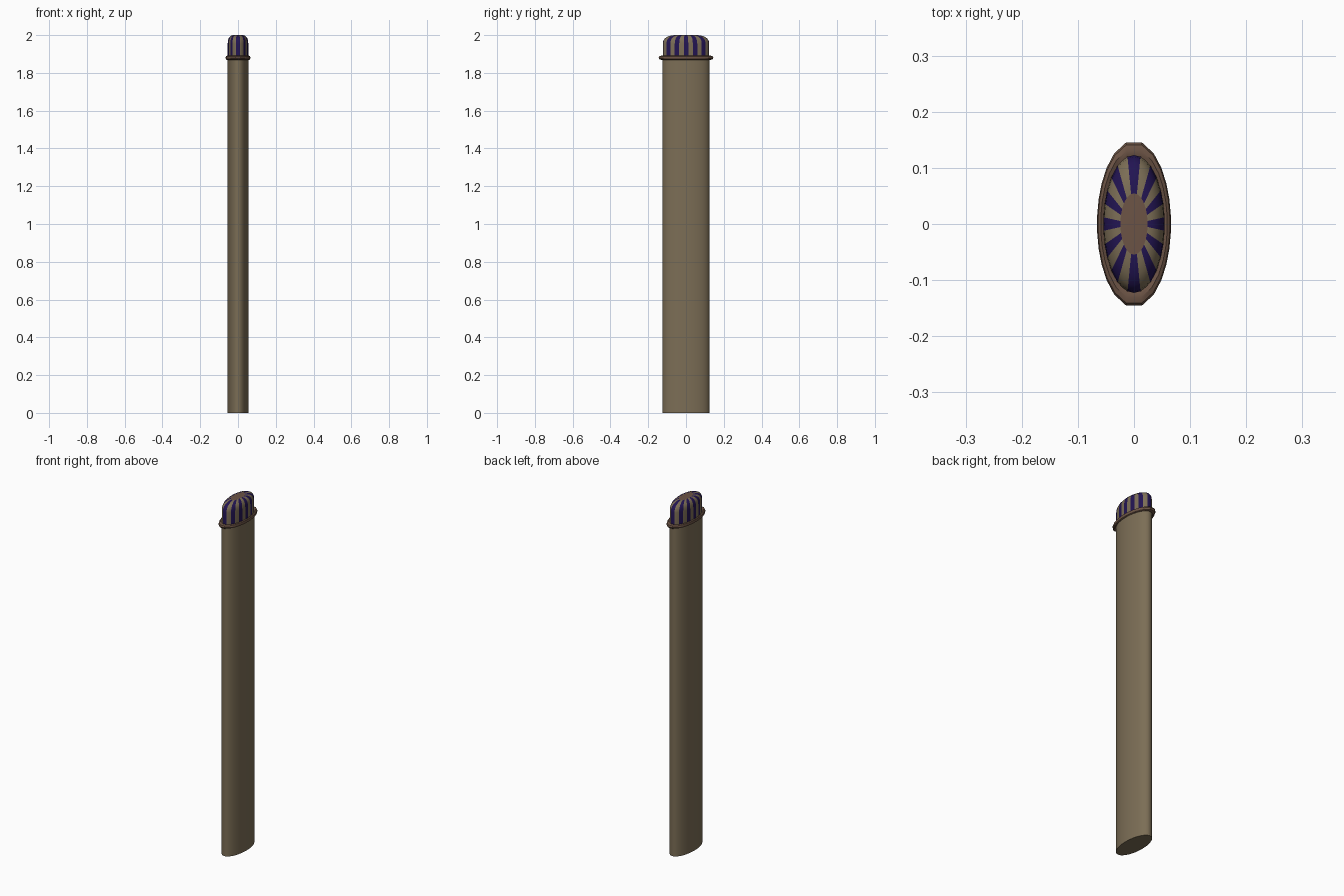
import bpy, bmesh, math

if "Cube" in bpy.data.objects:
    bpy.data.objects.remove(bpy.data.objects["Cube"])

RX, RY = 0.055, 0.124      # half-widths of the oval post
STRIPES = 24


def material(name, rgb):
    m = bpy.data.materials.new(name)
    m.diffuse_color = (*rgb, 1)
    m.use_nodes = True
    m.node_tree.nodes["Principled BSDF"].inputs["Base Color"].default_value = m.diffuse_color
    return m


tan = material("tan", (0.20, 0.155, 0.092))
blue = material("dark_blue", (0.016, 0.007, 0.085))
brown = material("brown", (0.15, 0.088, 0.06))


def oval(n):
    """n unit-circle points evenly spaced along the oval's perimeter, half a step off the +y tip."""
    fine = 4800
    pts = [(math.cos(math.pi / 2 + i * math.tau / fine),
            math.sin(math.pi / 2 + i * math.tau / fine)) for i in range(fine + 1)]
    length = [0.0]
    for a, b in zip(pts, pts[1:]):
        length.append(length[-1] + math.hypot((b[0] - a[0]) * RX, (b[1] - a[1]) * RY))
    out, j = [], 0
    for k in range(n):
        target = length[-1] * (k / n + 0.5 / STRIPES)
        while length[j] < target and j < fine:
            j += 1
        if target > length[-1]:
            j = 0
        out.append(pts[j])
    return out


def loft(name, profile, n, mats, pick=None, closed=False, bottom=False, top=None):
    """Sweep a (scale, z) profile around the oval."""
    bm = bmesh.new()
    ring = oval(n)
    rows = [[bm.verts.new((x * s * RX, y * s * RY, z)) for x, y in ring] for s, z in profile]
    pairs = list(zip(rows, rows[1:]))
    if closed:
        pairs.append((rows[-1], rows[0]))
    for lo, hi in pairs:
        for i in range(n):
            k = (i + 1) % n
            f = bm.faces.new((lo[i], lo[k], hi[k], hi[i]))
            f.material_index = pick(i) if pick else 0
    if bottom:
        bm.faces.new(rows[0][::-1])
    if top is not None:
        bm.faces.new(rows[-1]).material_index = top
    bmesh.ops.recalc_face_normals(bm, faces=bm.faces)
    me = bpy.data.meshes.new(name)
    bm.to_mesh(me)
    bm.free()
    for m in mats:
        me.materials.append(m)
    ob = bpy.data.objects.new(name, me)
    bpy.context.collection.objects.link(ob)
    bpy.ops.object.select_all(action='DESELECT')
    ob.select_set(True)
    bpy.context.view_layer.objects.active = ob
    bpy.ops.object.shade_smooth_by_angle(angle=math.radians(35))
    return ob


# Tall oval post
loft("post", [(1, 0), (1, 1.88)], 48, [tan], bottom=True, top=0)

# Rounded collar around the post
collar = [(1.08 + 0.12 * math.cos(a), 1.88 + 0.011 * math.sin(a))
          for a in (i * math.tau / 8 for i in range(8))]
loft("collar", collar, 24, [brown], closed=True)

# Striped domed cap with a flat brown top
cap = [(0.99, 1.875), (0.99, 1.955), (0.965, 1.972), (0.88, 1.985),
       (0.74, 1.994), (0.58, 1.999), (0.44, 2.0)]
loft("striped_cap", cap, STRIPES * 2, [tan, blue, brown],
     pick=lambda i: (i // 2) % 2, top=2)
